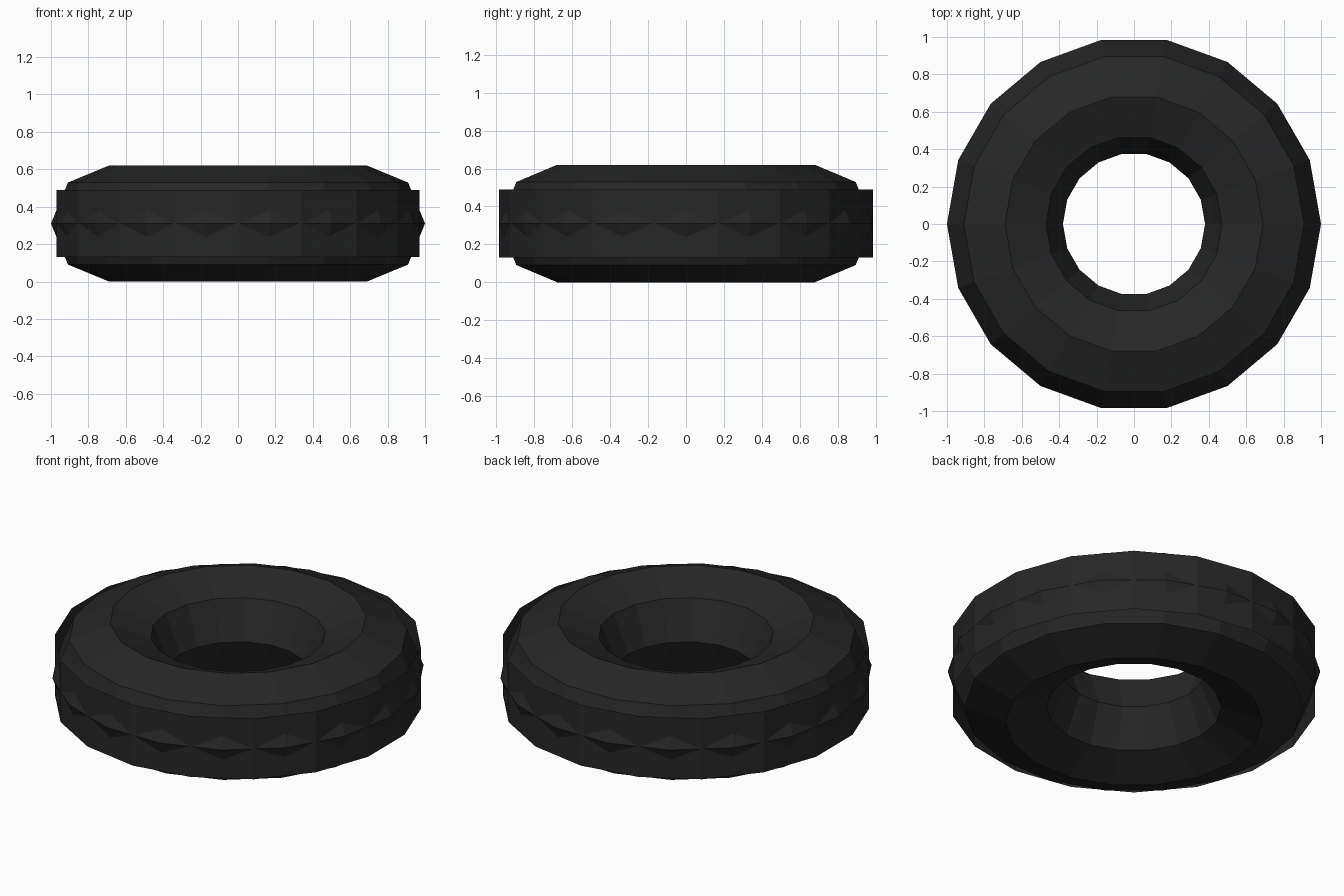
import bpy

if "Cube" in bpy.data.objects:
    bpy.data.objects.remove(bpy.data.objects["Cube"])

SIDES = 18
MID_Z = 0.31

rubber = bpy.data.materials.new("rubber")
rubber.diffuse_color = (0.02, 0.02, 0.021, 1)
rubber.use_nodes = True
rubber.node_tree.nodes["Principled BSDF"].inputs["Base Color"].default_value = rubber.diffuse_color


def finish(name):
    obj = bpy.context.object
    obj.name = name
    obj.data.materials.append(rubber)
    bpy.ops.object.shade_flat()
    return obj


# Tyre body: low-poly ring with an octagonal section
bpy.ops.mesh.primitive_torus_add(
    major_segments=SIDES, minor_segments=8,
    major_radius=0.69, minor_radius=0.31, location=(0, 0, MID_Z))
finish("tyre_body")

# Tread band: open tube, turned half a step so the body's ridge corners poke through
bpy.ops.mesh.primitive_cylinder_add(
    vertices=SIDES, radius=0.986, depth=0.36,
    end_fill_type='NOTHING', location=(0, 0, MID_Z))
finish("tread_band")
